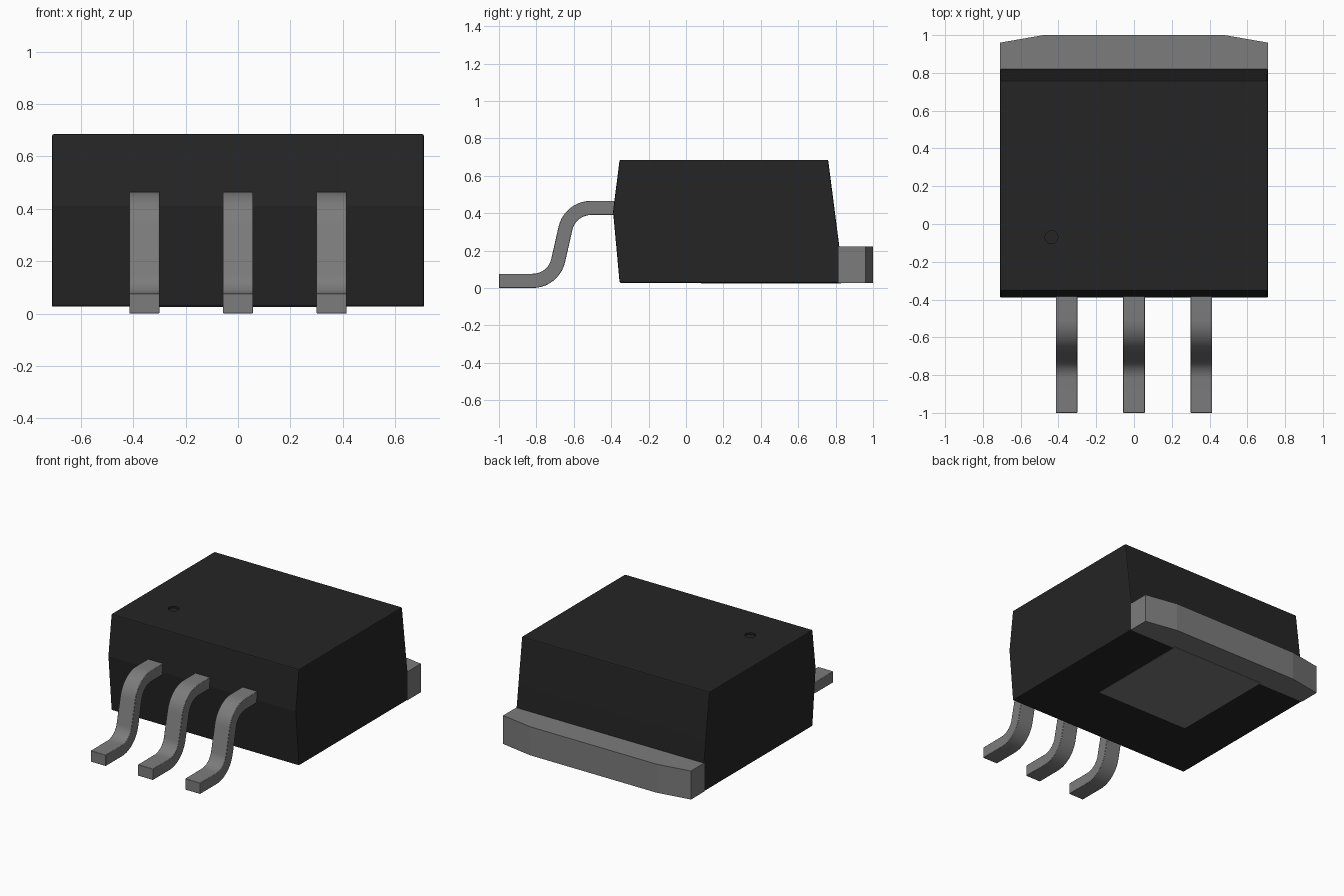
import bpy
import bmesh
import math

cube = bpy.data.objects.get("Cube")
if cube:
    bpy.data.objects.remove(cube, do_unlink=True)


def material(name, value):
    m = bpy.data.materials.new(name)
    m.use_nodes = True
    color = (value, value, value, 1)
    m.diffuse_color = color
    m.node_tree.nodes["Principled BSDF"].inputs["Base Color"].default_value = color
    return m


BLACK = material("black plastic", 0.018)
METAL = material("grey metal", 0.2)


def prism(name, points, start, depth, mat, bevel=0.0):
    """Extrude a closed 3D outline from start by the depth vector."""
    bm = bmesh.new()
    face = bm.faces.new([bm.verts.new([p[i] + start[i] for i in range(3)]) for p in points])
    out = bmesh.ops.extrude_face_region(bm, geom=[face])
    moved = [v for v in out["geom"] if isinstance(v, bmesh.types.BMVert)]
    bmesh.ops.translate(bm, verts=moved, vec=depth)
    bmesh.ops.recalc_face_normals(bm, faces=bm.faces[:])
    mesh = bpy.data.meshes.new(name)
    bm.to_mesh(mesh)
    bm.free()
    mesh.materials.append(mat)
    obj = bpy.data.objects.new(name, mesh)
    bpy.context.collection.objects.link(obj)
    if bevel:
        mod = obj.modifiers.new("soft edges", "BEVEL")
        mod.width, mod.segments = bevel, 2
        mod.limit_method, mod.angle_limit = "ANGLE", math.radians(30)
    return obj


def activate(obj):
    bpy.ops.object.select_all(action="DESELECT")
    obj.select_set(True)
    bpy.context.view_layer.objects.active = obj


def side(points):
    return [(0, y, z) for y, z in points]


def flat(points):
    return [(x, y, 0) for x, y in points]


W = 0.71          # half width
BASE = 0.027      # underside of the body

# Plastic body: side profile with drafted front and back
body = prism("body", side([(-0.355, BASE), (-0.39, 0.41), (-0.355, 0.685),
                           (0.76, 0.685), (0.82, 0.22), (0.82, BASE)]),
             (-W, 0, 0), (2 * W, 0, 0), BLACK, 0.007)

# Round shallow recess marking the first pin
circle = [(0.034 * math.cos(i * math.tau / 32), 0.034 * math.sin(i * math.tau / 32))
          for i in range(32)]
cutter = prism("pin_mark_cutter", flat(circle), (-0.437, -0.07, 0.673), (0, 0, 0.1), BLACK)
cutter.hide_render = True
cut = body.modifiers.new("pin mark", "BOOLEAN")
cut.operation, cut.object, cut.solver = "DIFFERENCE", cutter, "EXACT"
activate(body)
for mod in list(body.modifiers):
    bpy.ops.object.modifier_apply(modifier=mod.name)
bpy.data.objects.remove(cutter, do_unlink=True)

# Metal tab with tapered back corners
tab = prism("heat_tab", flat([(-W, 0.815), (W, 0.815), (W, 0.96), (0.48, 1.0),
                              (-0.48, 1.0), (-W, 0.96)]),
            (0, 0, BASE), (0, 0, 0.195), METAL)

# Exposed metal pad under the body
pad = prism("bottom_pad", flat([(-0.355, 0.08), (0.355, 0.08), (0.355, 0.83), (-0.355, 0.83)]),
            (0, 0, BASE - 0.002), (0, 0, 0.008), METAL)


# Gull-wing legs: two opposite bends of a constant thickness strip
def leg_edge(offset):
    """Centre line of the leg shifted upward (left of travel) by offset."""
    r, steps, sweep = 0.14, 10, 77
    pts = [(-1.0, 0.04 + offset)]
    for i in range(steps + 1):
        a = math.radians(-90 + sweep * i / steps)
        pts.append((-0.82 + (r - offset) * math.cos(a), 0.18 + (r - offset) * math.sin(a)))
    for i in range(steps + 1):
        a = math.radians(90 + sweep * (1 - i / steps))
        pts.append((-0.508 + (r + offset) * math.cos(a), 0.29 + (r + offset) * math.sin(a)))
    return pts + [(-0.36, 0.43 + offset)]


outline = leg_edge(-0.038) + leg_edge(0.038)[::-1]
outline = [(y, z - 0.002) for y, z in outline]
legs = [prism(name, side(outline), (x - 0.057, 0, 0), (0.114, 0, 0), METAL, 0.003)
        for name, x in (("right_leg", -0.357), ("middle_leg", 0), ("left_leg", 0.357))]

# Smooth the bends, keep the real edges sharp
for obj in [body] + legs:
    activate(obj)
    bpy.ops.object.shade_smooth_by_angle(angle=math.radians(10 if obj is body else 30))
